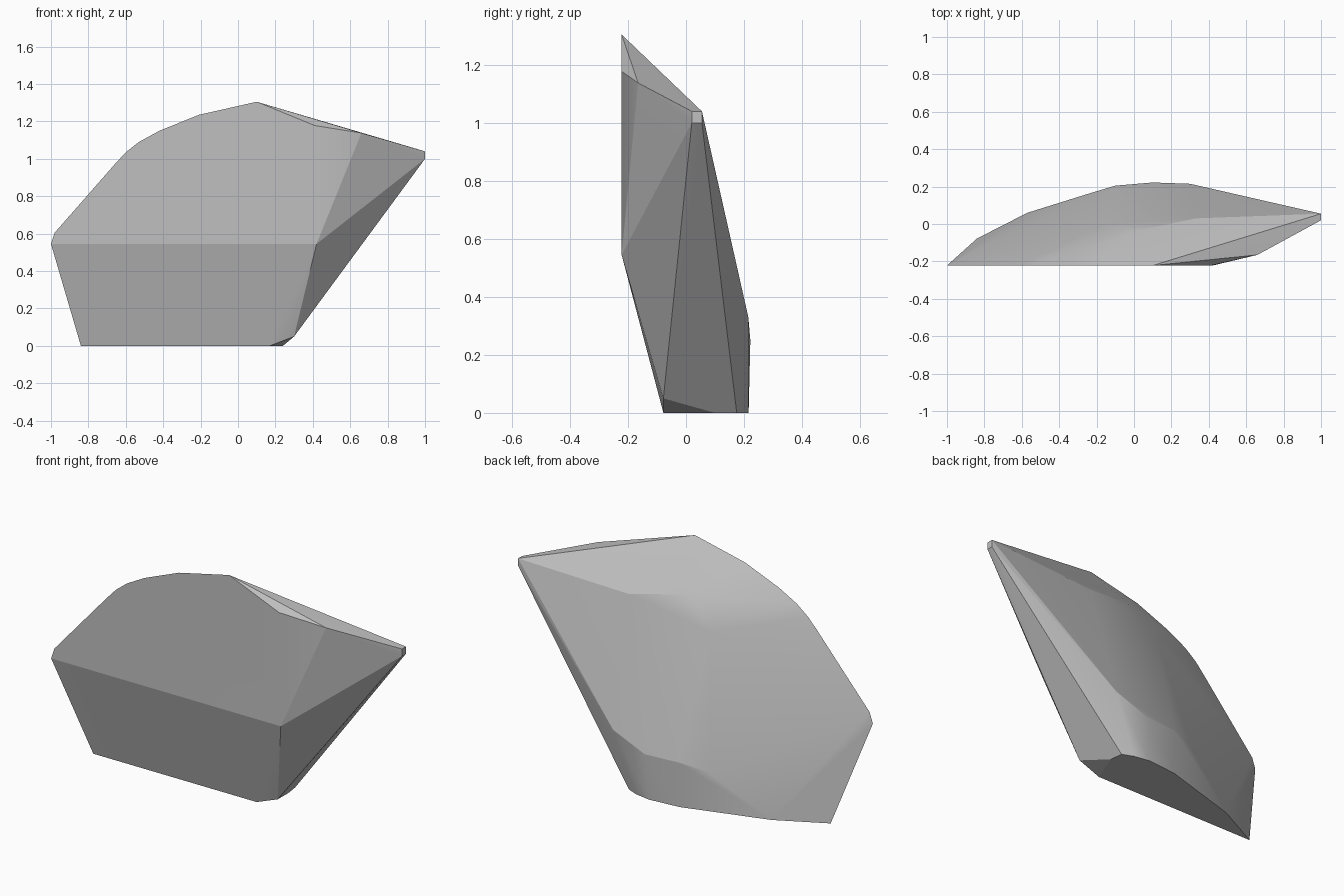
import bpy, bmesh, math

cube = bpy.data.objects.get("Cube")
if cube:
    bpy.data.objects.remove(cube, do_unlink=True)

stone = bpy.data.materials.new("stone_grey")
stone.use_nodes = True
GREY = (0.53, 0.53, 0.53, 1)
stone.diffuse_color = GREY
stone.node_tree.nodes["Principled BSDF"].inputs["Base Color"].default_value = GREY

FRONT = -0.222

# Sharp rim of the flat front face, as x, z
rim = [(-1, 0.545), (-0.98, 0.605), (-0.66, 0.97), (-0.6, 1.035), (-0.53, 1.09),
       (-0.42, 1.15), (-0.21, 1.235), (0.1, 1.305), (0.41, 1.178), (0.42, 0.545)]
points = [(x, FRONT, z) for x, z in rim]

# Outline of the flat base, as x, y
base = [(-0.84, -0.078), (0.17, -0.078), (0.24, 0.1), (0.23, 0.175),
        (0.17, 0.2), (0.08, 0.216), (-0.1, 0.2), (-0.57, 0.06)]
points += [(x, y, 0) for x, y in base]

# Blunt tip
points += [(1, y, z) for y in (0.02, 0.055) for z in (1, 1.04)]

# Right flank, shoulder below the top ridge, and bulge of the back
points += [(0.3, -0.078, 0.05), (0.66, -0.165, 1.138),
           (0.33, 0.03, 1.01), (0, -0.04, 1.07), (-0.15, 0, 0.92),
           (0.3, 0.215, 0.33), (0.1, 0.222, 0.25),
           (-0.1, 0.205, 0.25), (-0.25, 0.16, 0.22)]

# Wrap the points in one faceted block
bm = bmesh.new()
for p in points:
    bm.verts.new(p)
hull = bmesh.ops.convex_hull(bm, input=bm.verts[:])
loose = {g for g in hull["geom_interior"] + hull["geom_unused"]
         if isinstance(g, bmesh.types.BMVert)}
bmesh.ops.delete(bm, geom=list(loose), context="VERTS")
bmesh.ops.dissolve_limit(bm, angle_limit=math.radians(1),
                         verts=bm.verts[:], edges=bm.edges[:])
bmesh.ops.recalc_face_normals(bm, faces=bm.faces[:])
mesh = bpy.data.meshes.new("stone_shard")
bm.to_mesh(mesh)
bm.free()
mesh.materials.append(stone)

shard = bpy.data.objects.new("stone_shard", mesh)
bpy.context.collection.objects.link(shard)
bpy.ops.object.select_all(action="DESELECT")
shard.select_set(True)
bpy.context.view_layer.objects.active = shard

# Soft creases on the body, crisp at the rim and base
bpy.ops.object.shade_smooth_by_angle(angle=math.radians(14))
weighted = shard.modifiers.new("weighted_normals", "WEIGHTED_NORMAL")
weighted.keep_sharp = True
